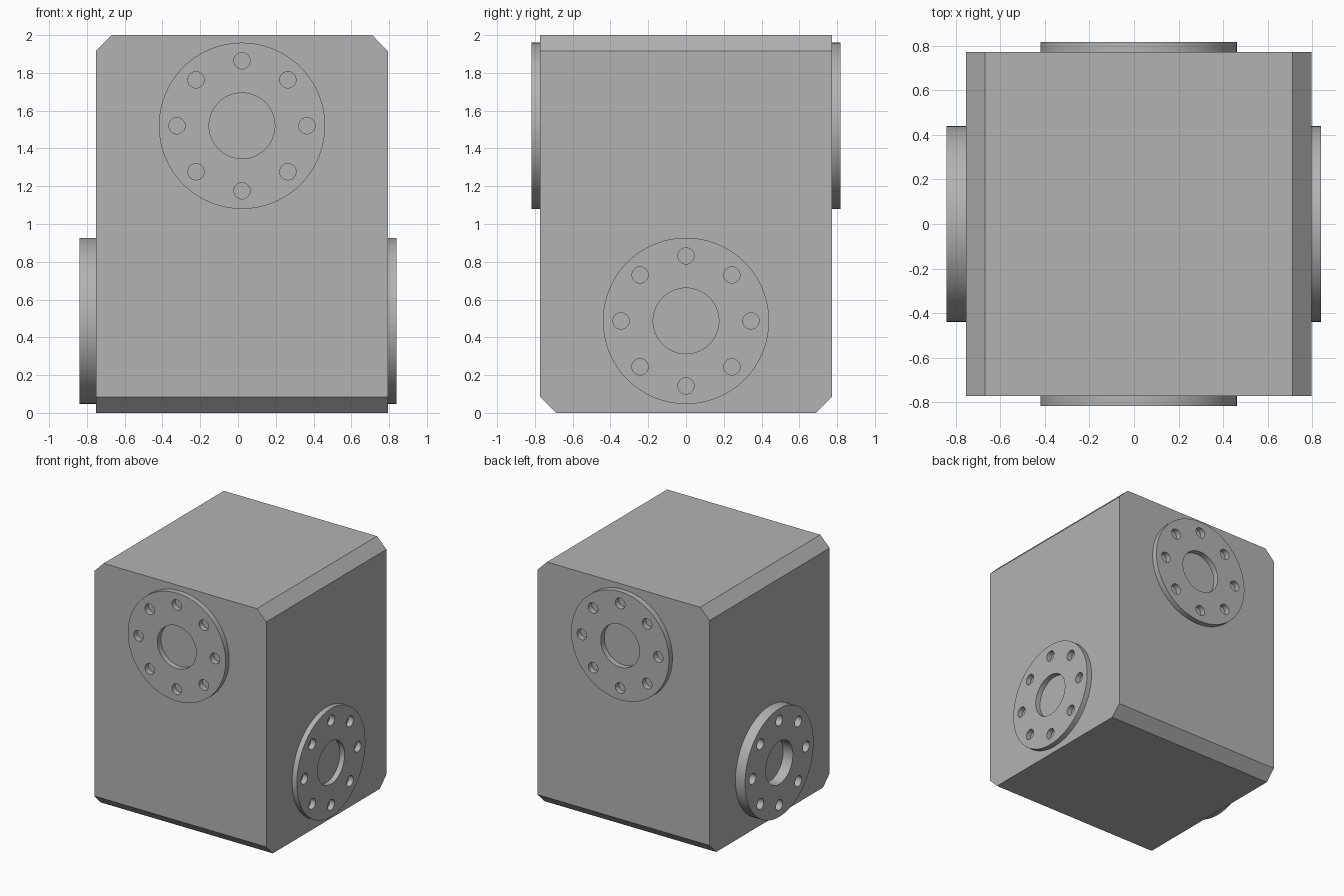
import bpy, bmesh, math
from mathutils import Vector

cube = bpy.data.objects.get("Cube")
if cube:
    bpy.data.objects.remove(cube, do_unlink=True)

grey = bpy.data.materials.new("light_grey")
grey.use_nodes = True
color = (0.45, 0.45, 0.45, 1)
grey.diffuse_color = color
grey.node_tree.nodes["Principled BSDF"].inputs["Base Color"].default_value = color

X_MID, HALF_X, HALF_Y, HEIGHT, CHAMFER = 0.021, 0.774, 0.772, 2.0, 0.085


def add_object(name, mesh):
    mesh.materials.clear()
    mesh.materials.append(grey)
    obj = bpy.data.objects.new(name, mesh)
    bpy.context.collection.objects.link(obj)
    return obj


# Housing block: chamfered along the top side edges and the bottom front and back edges
def make_housing():
    bm = bmesh.new()
    bmesh.ops.create_cube(bm, size=1)
    for v in bm.verts:
        v.co = (X_MID + v.co.x * 2 * HALF_X, v.co.y * 2 * HALF_Y, (v.co.z + 0.5) * HEIGHT)
    edges = []
    for e in bm.edges:
        a, b = (v.co for v in e.verts)
        run = b - a
        top_side = abs(run.y) > 0.1 and a.z > 1
        bottom_end = abs(run.x) > 0.1 and a.z < 1
        if top_side or bottom_end:
            edges.append(e)
    bmesh.ops.bevel(bm, geom=edges, offset=CHAMFER, segments=1, affect='EDGES')
    mesh = bpy.data.meshes.new("housing")
    bm.to_mesh(mesh)
    bm.free()
    return add_object("housing", mesh)


def add_circle(curve, cx, cy, radius, count):
    spline = curve.splines.new('POLY')
    spline.points.add(count - 1)
    spline.use_cyclic_u = True
    for i, p in enumerate(spline.points):
        a = math.tau * i / count
        p.co = (cx + radius * math.cos(a), cy + radius * math.sin(a), 0, 1)


# Flange: disc with a central bore and a ring of eight bolt holes
def make_flange(name, base, direction, thickness):
    curve = bpy.data.curves.new(name + "_outline", 'CURVE')
    curve.dimensions = '2D'
    curve.fill_mode = 'BOTH'
    curve.extrude = thickness / 2
    add_circle(curve, 0, 0, 0.44, 96)
    add_circle(curve, 0, 0, 0.174, 64)
    for i in range(8):
        a = math.tau * i / 8
        add_circle(curve, 0.344 * math.cos(a), 0.344 * math.sin(a), 0.043, 32)
    outline = bpy.data.objects.new(name + "_outline", curve)
    bpy.context.collection.objects.link(outline)
    bpy.context.view_layer.update()
    graph = bpy.context.evaluated_depsgraph_get()
    mesh = bpy.data.meshes.new_from_object(outline.evaluated_get(graph))
    bpy.data.objects.remove(outline, do_unlink=True)

    bm = bmesh.new()
    bm.from_mesh(mesh)
    bmesh.ops.remove_doubles(bm, verts=bm.verts, dist=0.0001)
    bmesh.ops.recalc_face_normals(bm, faces=bm.faces)
    bm.to_mesh(mesh)
    bm.free()

    mesh.name = name
    obj = add_object(name, mesh)
    normal = Vector(direction)
    obj.rotation_euler = normal.to_track_quat('Z', 'Y').to_euler()
    obj.location = Vector(base) + normal * thickness / 2
    bpy.ops.object.select_all(action='DESELECT')
    obj.select_set(True)
    bpy.context.view_layer.objects.active = obj
    bpy.ops.object.shade_smooth_by_angle(angle=math.radians(30))


make_housing()
for name, side in (("front_flange", -1), ("back_flange", 1)):
    make_flange(name, (X_MID, side * HALF_Y, 1.52), (0, side, 0), 0.045)
for name, side, thickness in (("left_flange", 1, 0.043), ("right_flange", -1, 0.087)):
    make_flange(name, (X_MID + side * HALF_X, 0, 0.487), (side, 0, 0), thickness)
